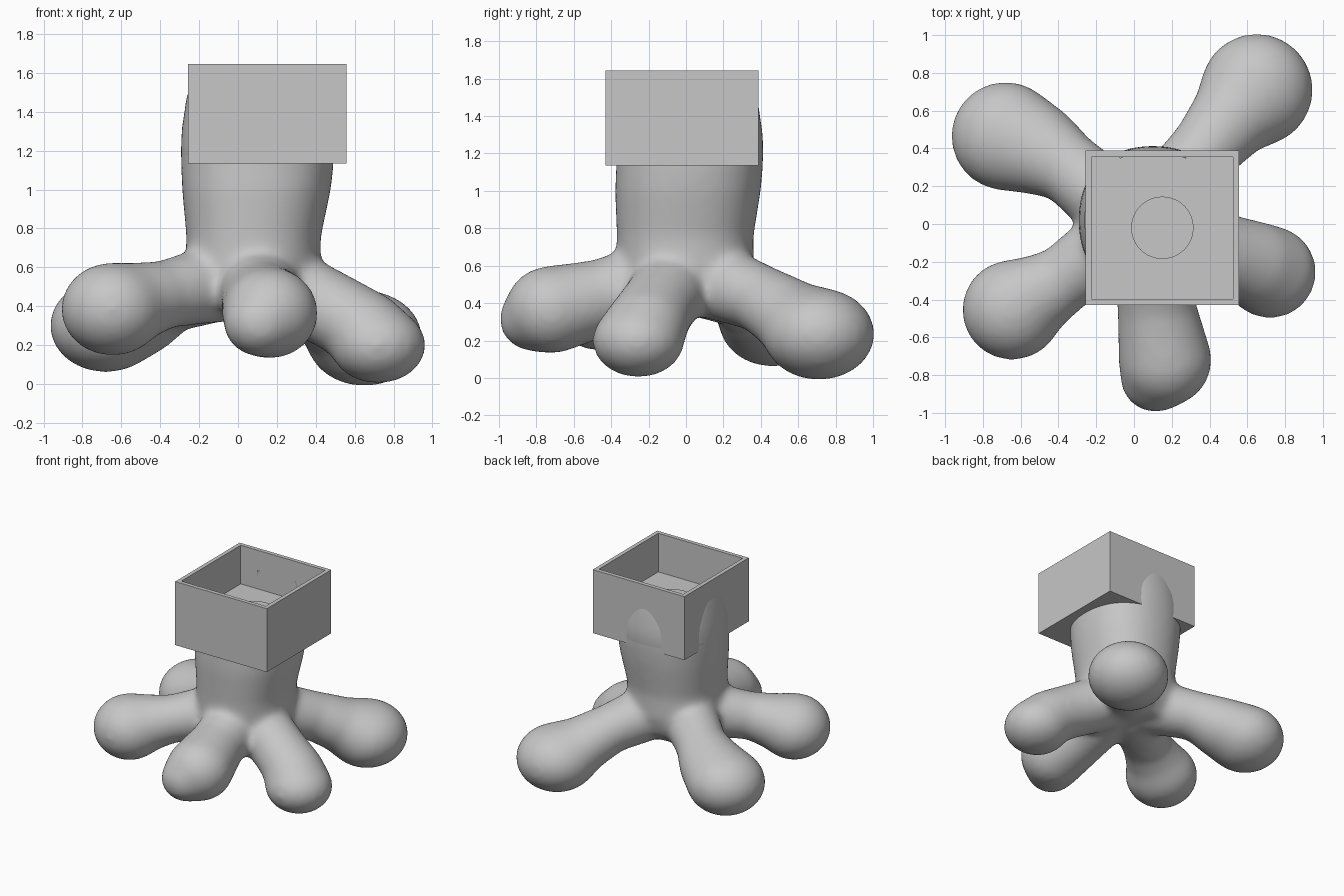
import bpy
import bmesh
import math
from mathutils import Matrix, Vector

old = bpy.data.objects.get("Cube")
if old:
    bpy.data.objects.remove(old, do_unlink=True)

grey = bpy.data.materials.new("plain grey")
grey.use_nodes = True
tone = (0.57, 0.57, 0.57, 1)
grey.diffuse_color = tone
grey.node_tree.nodes["Principled BSDF"].inputs["Base Color"].default_value = tone


def finish(bm, name, smooth=False):
    """Turn a bmesh into a named object with the shared material."""
    bmesh.ops.recalc_face_normals(bm, faces=bm.faces)
    for face in bm.faces:
        face.smooth = smooth
    mesh = bpy.data.meshes.new(name)
    bm.to_mesh(mesh)
    bm.free()
    mesh.materials.append(grey)
    obj = bpy.data.objects.new(name, mesh)
    bpy.context.collection.objects.link(obj)
    return obj


def placed(center, scale):
    return Matrix.Translation(center) @ Matrix.Diagonal((*scale, 1))


def add_limb(bm, path, flatness, steps=6):
    """Overlapping balls along a path; the tip is flattened vertically."""
    total = (len(path) - 1) * steps
    for i in range(total + 1):
        seg = min(i // steps, len(path) - 2)
        t = i / steps - seg
        x, y, z, r = Vector(path[seg]).lerp(Vector(path[seg + 1]), t)
        r += 0.01
        squash = 1 + (flatness - 1) * i / total
        bmesh.ops.create_uvsphere(bm, u_segments=32, v_segments=20, radius=1,
                                  matrix=placed((x, y, z), (r, r, r * squash)))


def loft(bm, levels, angles):
    """Stack slightly squared ellipses: (z, x, y, x radius, y radius)."""
    rings = []
    for z, cx, cy, rx, ry in levels:
        ring = []
        for a in angles:
            k = 1 + 0.04 * math.sin(2 * a) ** 2
            ring.append(bm.verts.new((cx + k * rx * math.cos(a),
                                      cy + k * ry * math.sin(a), z)))
        rings.append(ring)
    for low, high in zip(rings, rings[1:]):
        for i in range(len(angles) - 1):
            bm.faces.new((low[i], low[i + 1], high[i + 1], high[i]))
    return rings


# Body: trunk and five club-ended limbs blended into one skin
limbs = [
    ([(0.17, 0.12, 0.53, 0.2), (0.39, 0.41, 0.42, 0.18),
      (0.54, 0.59, 0.31, 0.22), (0.65, 0.71, 0.235, 0.29)], 0.82),
    ([(0.2, -0.05, 0.52, 0.2), (0.5, -0.16, 0.37, 0.2),
      (0.64, -0.21, 0.29, 0.215), (0.72, -0.255, 0.2, 0.237)], 0.8),
    ([(0.1, -0.15, 0.53, 0.2), (0.12, -0.45, 0.43, 0.2),
      (0.165, -0.72, 0.365, 0.238), (0.115, -0.81, 0.315, 0.18)], 0.92),
    ([(-0.05, -0.05, 0.53, 0.2), (-0.38, -0.3, 0.46, 0.17),
      (-0.54, -0.39, 0.42, 0.21), (-0.645, -0.455, 0.385, 0.257)], 0.9),
    ([(-0.05, 0.05, 0.54, 0.2), (-0.36, 0.31, 0.44, 0.18),
      (-0.52, 0.4, 0.36, 0.235), (-0.68, 0.465, 0.3, 0.28)], 0.83),
]
trunk = [
    (0.35, 0.05, 0.0, 0.25, 0.25),
    (0.45, 0.06, 0.0, 0.33, 0.33),
    (0.57, 0.075, 0.0, 0.35, 0.365),
    (0.75, 0.08, -0.005, 0.345, 0.365),
    (1.0, 0.095, 0.01, 0.383, 0.39),
    (1.14, 0.1, 0.02, 0.394, 0.393),
    (1.32, 0.1, 0.02, 0.394, 0.393),
]
bm = bmesh.new()
rings = loft(bm, trunk, [math.tau * i / 48 for i in range(49)])
bmesh.ops.remove_doubles(bm, verts=bm.verts, dist=0.0001)
bmesh.ops.holes_fill(bm, edges=[e for e in bm.edges if e.is_boundary])
for path, flatness in limbs:
    add_limb(bm, path, flatness)
body = finish(bm, "body", smooth=True)
remesh = body.modifiers.new("merge", "REMESH")
remesh.mode = "VOXEL"
remesh.voxel_size = 0.02
remesh.use_smooth_shade = True
relax = body.modifiers.new("blend", "SMOOTH")
relax.factor = 0.5
relax.iterations = 30

# Open square box on top of the trunk
left, right, front, back = -0.257, 0.557, -0.43, 0.388
bottom, top, floor = 1.135, 1.645, 1.335
center = ((left + right) / 2, (front + back) / 2, (bottom + top) / 2)
bm = bmesh.new()
bmesh.ops.create_cube(bm, size=1, matrix=placed(
    center, (right - left, back - front, top - bottom)))
lid = max(bm.faces, key=lambda f: f.calc_center_median().z)
bmesh.ops.inset_region(bm, faces=[lid], thickness=0.032, use_even_offset=True)
pit = bmesh.ops.extrude_face_region(bm, geom=[lid])
bmesh.ops.translate(bm, vec=(0, 0, floor - top),
                    verts=[v for v in pit["geom"] if isinstance(v, bmesh.types.BMVert)])
if lid.is_valid:
    bm.faces.remove(lid)
finish(bm, "box")

# Low round peg on the box floor
bm = bmesh.new()
bmesh.ops.create_cone(bm, cap_ends=True, segments=48, radius1=0.165, radius2=0.165,
                      depth=0.06, matrix=Matrix.Translation((0.15, -0.02, floor)))
finish(bm, "floor_peg")

# Tapering trunk skin that breaks through the back and right box walls
taper = ((1.12, 0.38), (1.18, 0.392), (1.26, 0.391), (1.32, 0.387),
         (1.4, 0.375), (1.45, 0.368), (1.49, 0.36))
for name, middle in (("back_ridge", 90), ("right_ridge", 180)):
    bm = bmesh.new()
    loft(bm, [(z, 0.1, 0.02, r, r) for z, r in taper],
         [math.radians(middle + 2.8 * i) for i in range(-10, 11)])
    finish(bm, name, smooth=True)
